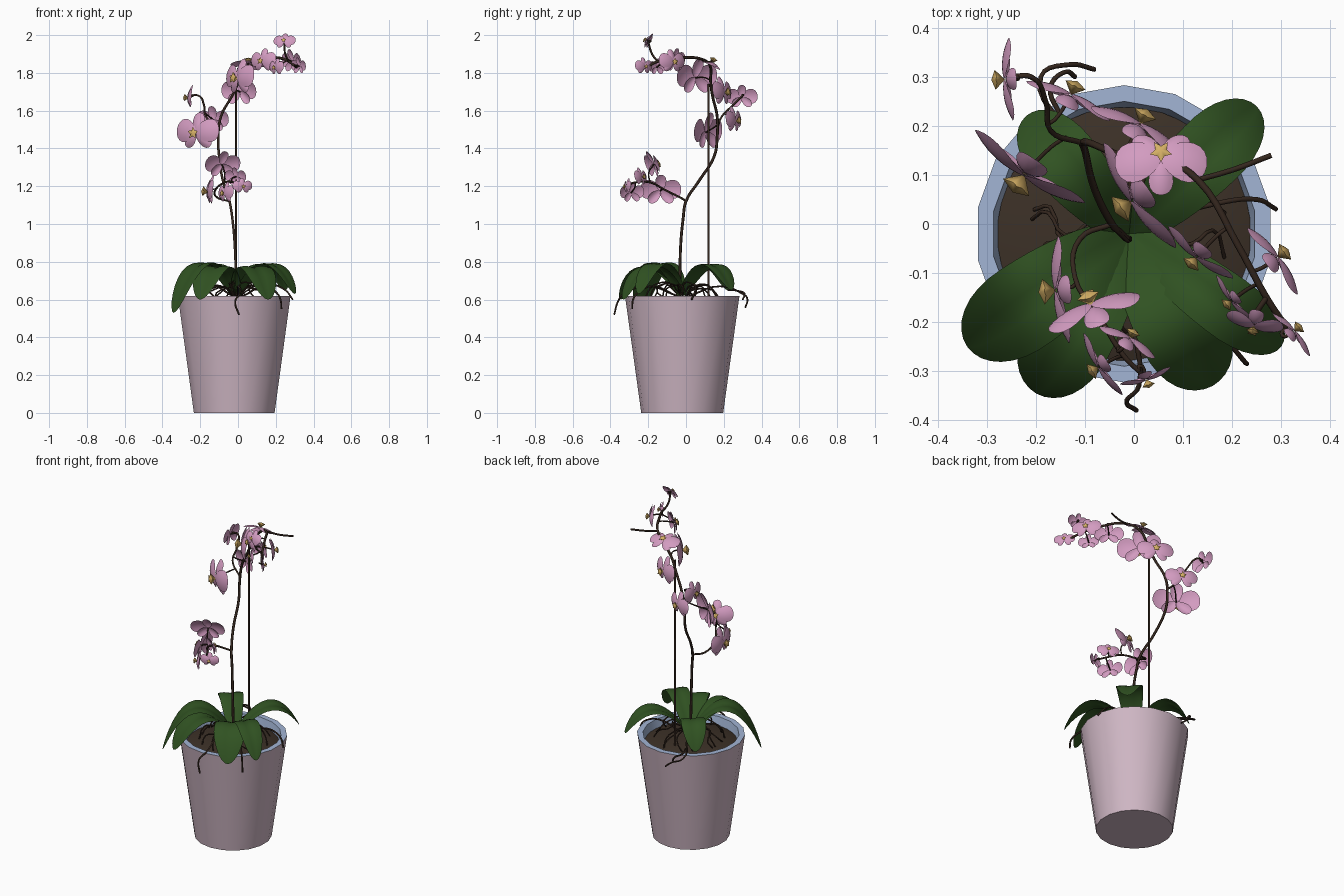
import bpy, bmesh, math, random
from mathutils import Vector as V, Matrix

if "Cube" in bpy.data.objects:
    bpy.data.objects.remove(bpy.data.objects["Cube"])
random.seed(4)

def material(name, rgb):
    m = bpy.data.materials.new(name)
    m.diffuse_color = (*rgb, 1)
    m.use_nodes = True
    m.node_tree.nodes["Principled BSDF"].inputs["Base Color"].default_value = m.diffuse_color
    return m

PINK_POT = material("pot pink", (0.62, 0.47, 0.55))
BLUE = material("rim blue", (0.36, 0.46, 0.66))
SOIL = material("soil brown", (0.045, 0.03, 0.02))
GREEN = material("leaf green", (0.03, 0.085, 0.016))
STEM = material("stem brown", (0.035, 0.02, 0.013))
PETAL = material("petal pink", (0.65, 0.33, 0.53))
YELLOW = material("lip yellow", (0.66, 0.43, 0.13))

def finish(name, bm, mats, angle=40):
    bmesh.ops.recalc_face_normals(bm, faces=bm.faces) if angle < 90 else None
    me = bpy.data.meshes.new(name)
    bm.to_mesh(me)
    bm.free()
    for m in mats:
        me.materials.append(m)
    me.shade_smooth()
    me.set_sharp_from_angle(angle=math.radians(angle))
    ob = bpy.data.objects.new(name, me)
    bpy.context.collection.objects.link(ob)
    return ob

def lathe(name, profile, sides, mats, switch=99):
    """Revolve a profile about the pot axis; second colour from segment 'switch'."""
    bm = bmesh.new()
    rings = []
    for r, z in profile:
        if r == 0:
            rings.append([bm.verts.new((-0.02, -0.02, z))] * sides)
            continue
        a = [2 * math.pi * (i + 0.5) / sides for i in range(sides)]
        rings.append([bm.verts.new((-0.02 + r * math.cos(t), -0.02 + r * math.sin(t), z)) for t in a])
    for k in range(len(rings) - 1):
        for i in range(sides):
            j = (i + 1) % sides
            quad = [rings[k][i], rings[k][j], rings[k + 1][j], rings[k + 1][i]]
            f = bm.faces.new(list(dict.fromkeys(quad)))
            f.material_index = int(k >= switch)
    return finish(name, bm, mats)

def tube(name, pts, r, mat, res=5):
    """Round smooth tube through points, turned into a mesh."""
    cu = bpy.data.curves.new(name, 'CURVE')
    cu.dimensions = '3D'
    cu.bevel_depth, cu.bevel_resolution, cu.resolution_u = r, 1, res
    cu.use_fill_caps = True
    sp = cu.splines.new('BEZIER')
    sp.bezier_points.add(len(pts) - 1)
    for b, p in zip(sp.bezier_points, pts):
        b.co = p
        b.handle_left_type = b.handle_right_type = 'AUTO'
    tmp = bpy.data.objects.new(name + "_path", cu)
    bpy.context.collection.objects.link(tmp)
    dg = bpy.context.evaluated_depsgraph_get()
    me = bpy.data.meshes.new_from_object(tmp.evaluated_get(dg))
    bpy.data.objects.remove(tmp)
    me.materials.clear()
    me.materials.append(mat)
    ob = bpy.data.objects.new(name, me)
    bpy.context.collection.objects.link(ob)

def sheet(bm, point, nu, nv, mat_index=0):
    """Grid surface from point(t, v), t in 0..1 and v in -1..1."""
    g = [[bm.verts.new(point(i / nu, 2 * j / nv - 1)) for j in range(nv + 1)] for i in range(nu + 1)]
    for i in range(nu):
        for j in range(nv):
            f = bm.faces.new((g[i][j], g[i + 1][j], g[i + 1][j + 1], g[i][j + 1]))
            f.material_index = mat_index

# Pot with blue rim and inner wall, filled with soil
lathe("pot", [(0, 0), (0.217, 0), (0.303, 0.62), (0.27, 0.62), (0.255, 0.54)], 18, [PINK_POT, BLUE], 2)
lathe("soil", [(0.259, 0.57), (0.2, 0.59), (0.1, 0.6), (0, 0.605)], 32, [SOIL])

# Leaves: tip x, y, z, width, arch height
def leaf(name, tip, width, arch):
    bm = bmesh.new()
    base, tip = V((-0.01, -0.02, 0.62)), V(tip)
    flat = V((tip.x - base.x, tip.y - base.y, 0)).normalized()
    side = V((-flat.y, flat.x, 0))
    ctrl = base.lerp(tip, 0.6)
    ctrl.z = arch
    def point(t, v):
        u = (1 - math.cos(math.pi * t)) / 2
        c = base * (1 - u) ** 2 + ctrl * 2 * u * (1 - u) + tip * u * u
        d = 0.66 if u < 0.62 else 0.38
        half = width / 2 * math.sqrt(max(0.0004, 1 - ((u - 0.62) / d) ** 2))
        return c + side * half * v + V((0, 0, 0.3 * half * (abs(v) - 0.9 * v * v)))
    sheet(bm, point, 18, 8)
    bmesh.ops.remove_doubles(bm, verts=bm.verts, dist=0.0002)
    finish(name, bm, [GREEN], 100)

for i, (tip, w, arch) in enumerate([
        ((0.25, 0.24, 0.65), 0.15, 0.93), ((0.16, -0.33, 0.60), 0.18, 0.93),
        ((-0.34, -0.25, 0.53), 0.18, 1.0), ((-0.20, -0.345, 0.60), 0.18, 0.93),
        ((-0.22, 0.22, 0.65), 0.14, 0.93), ((0.30, -0.25, 0.63), 0.13, 0.95)]):
    leaf(f"leaf_{i + 1}", tip, w, arch)

# Support stake, main flower stem and side branches
tube("stake", [(-0.01, 0.12, 0.58), (-0.01, 0.12, 1.15), (-0.01, 0.12, 1.74)], 0.006, STEM, 2)
paths = {
    "main_stem": [(-0.01, -0.03, 0.6), (-0.015, -0.03, 0.85), (-0.03, -0.015, 1.03), (-0.045, 0.0, 1.12),
                  (-0.08, 0.07, 1.23), (-0.1, 0.15, 1.36), (-0.105, 0.165, 1.46), (-0.09, 0.165, 1.57),
                  (-0.03, 0.14, 1.68), (0.01, 0.13, 1.76), (0.06, 0.13, 1.83), (0.13, 0.09, 1.87),
                  (0.21, -0.04, 1.88), (0.27, -0.15, 1.86), (0.31, -0.21, 1.83)],
    "lower_branch": [(-0.045, 0.0, 1.12), (-0.11, -0.03, 1.14), (-0.12, -0.11, 1.18),
                     (-0.07, -0.19, 1.22), (-0.02, -0.27, 1.22), (0.01, -0.3, 1.21)],
    "left_branch": [(-0.105, 0.165, 1.5), (-0.17, 0.19, 1.57), (-0.18, 0.25, 1.63), (-0.21, 0.3, 1.68),
                    (-0.25, 0.3, 1.68)],
    "bud_branch": [(0.13, 0.09, 1.87), (0.2, 0.11, 1.86), (0.28, 0.14, 1.86)],
    "top_branch": [(0.27, -0.15, 1.86), (0.25, -0.18, 1.9), (0.245, -0.2, 1.965)],
}
dense = []
for n, pts in paths.items():
    tube(n, pts, 0.0075 if n == "main_stem" else 0.0055, STEM)
    for a, b in zip(pts, pts[1:]):
        dense += [V(a).lerp(V(b), k / 4) for k in range(5)]

# Flowers: two broad petals, three sepals and a pointed yellow lip
def flower(name, centre, normal, r):
    c, n = V(centre), V(normal).normalized()
    mat = Matrix.Translation(c) @ n.to_track_quat('Z', 'Y').to_matrix().to_4x4()
    bm = bmesh.new()
    parts = [(8, 1.0, 0.95, 0.06), (172, 1.0, 0.95, 0.06),
             (90, 0.8, 0.55, 0.0), (222, 0.78, 0.5, 0.0), (318, 0.78, 0.5, 0.0)]
    for deg, length, width, lift in parts:
        turn = Matrix.Rotation(math.radians(deg), 4, 'Z')
        def point(t, v):
            u = (1 - math.cos(math.pi * t)) / 2
            half = width / 2 * max(0.02, math.sin(math.pi * t)) * (0.75 + 0.4 * u)
            z = lift + 0.22 * u - 0.38 * u * u - 0.12 * (v * half / width * 2) ** 2
            return mat @ turn @ (V((u * length, v * half, z)) * r)
        sheet(bm, point, 10, 6)
    # Star-shaped lip: ring of alternating points between two centres
    ring = []
    for i in range(10):
        a = math.pi * i / 5 + math.pi / 2
        q = 0.25 if i % 2 == 0 else 0.13
        ring.append(bm.verts.new(mat @ (V((q * math.cos(a), q * math.sin(a) - 0.05, 0.2 + 0.3 * q)) * r)))
    for z in (0.03, 0.36):
        tip = bm.verts.new(mat @ (V((0, -0.05, z)) * r))
        for i in range(10):
            f = bm.faces.new((ring[i], ring[(i + 1) % 10], tip))
            f.material_index = 1
    bmesh.ops.remove_doubles(bm, verts=bm.verts, dist=0.00005)
    finish(name, bm, [PETAL, YELLOW], 100)
    # Short stalk back to the nearest stem point
    near = min(dense, key=lambda p: (p - c).length)
    mid = (near + c) / 2 - n * 0.02 + V((0, 0, 0.01))
    tube(name + "_stalk", [near, mid, c], 0.004, STEM, 4)

for i, (c, n, r) in enumerate([
        ((-0.22, 0.105, 1.485), (-0.55, -0.83, 0.1), 0.135),
        ((-0.13, 0.26, 1.55), (0.4, 0.85, 0.1), 0.095),
        ((-0.26, 0.295, 1.67), (-1, -0.05, 0.1), 0.085),
        ((0.01, 0.2, 1.70), (0.45, 0.85, 0.15), 0.105),
        ((0.0, 0.05, 1.775), (-0.8, -0.55, 0.15), 0.13),
        ((0.055, 0.135, 1.85), (0.0, 0.35, 0.9), 0.095),
        ((0.13, -0.065, 1.865), (-0.6, -0.75, 0.15), 0.085),
        ((0.29, -0.07, 1.86), (0.8, 0.6, 0.15), 0.085),
        ((0.245, -0.205, 1.97), (-0.2, -0.85, 0.45), 0.06),
        ((0.325, -0.22, 1.835), (0.7, 0.6, 0.1), 0.06),
        ((0.2, -0.155, 1.83), (-0.75, -0.6, 0.1), 0.06),
        ((-0.085, -0.17, 1.315), (-0.3, 0.8, 0.3), 0.1),
        ((-0.155, -0.135, 1.175), (-1, -0.1, 0.1), 0.11),
        ((-0.07, -0.29, 1.165), (-0.8, -0.5, 0.1), 0.075),
        ((0.025, -0.315, 1.2), (0.3, -0.9, 0.1), 0.055),
        ((-0.01, -0.235, 1.25), (0.45, 0.8, 0.2), 0.065)]):
    flower(f"flower_{i + 1}", c, n, r)

# Aerial roots: a tangle on the soil, and a few hanging over the rim
for i in range(16):
    a = 2 * math.pi * i / 16 + random.uniform(-0.2, 0.2)
    pts = []
    for k, (rad, z) in enumerate([(0.02, 0.62), (0.07, 0.665), (0.13, 0.66), (0.17, 0.64), (0.2, 0.58)]):
        b = a + random.uniform(-0.25, 0.25)
        pts.append((-0.01 + rad * math.cos(b), -0.02 + rad * math.sin(b), z + random.uniform(-0.015, 0.025)))
    tube(f"root_{i + 1}", pts, 0.004, STEM, 3)
for i, pts in enumerate([
        [(0, -0.05, 0.62), (0.0, -0.2, 0.67), (0.01, -0.33, 0.63), (-0.015, -0.36, 0.59), (0.005, -0.38, 0.52)],
        [(0.03, -0.05, 0.62), (0.14, -0.18, 0.67), (0.2, -0.25, 0.64), (0.225, -0.28, 0.6), (0.23, -0.285, 0.55)],
        [(-0.03, 0.02, 0.62), (-0.13, 0.18, 0.67), (-0.19, 0.3, 0.63), (-0.13, 0.325, 0.6), (-0.08, 0.315, 0.56)],
        [(-0.15, 0.22, 0.65), (-0.17, 0.28, 0.645), (-0.14, 0.31, 0.63), (-0.12, 0.3, 0.6)],
        [(0.03, 0.0, 0.62), (0.16, 0.04, 0.68), (0.25, 0.05, 0.65), (0.29, 0.03, 0.6)]]):
    tube(f"hanging_root_{i + 1}", pts, 0.005, STEM)
